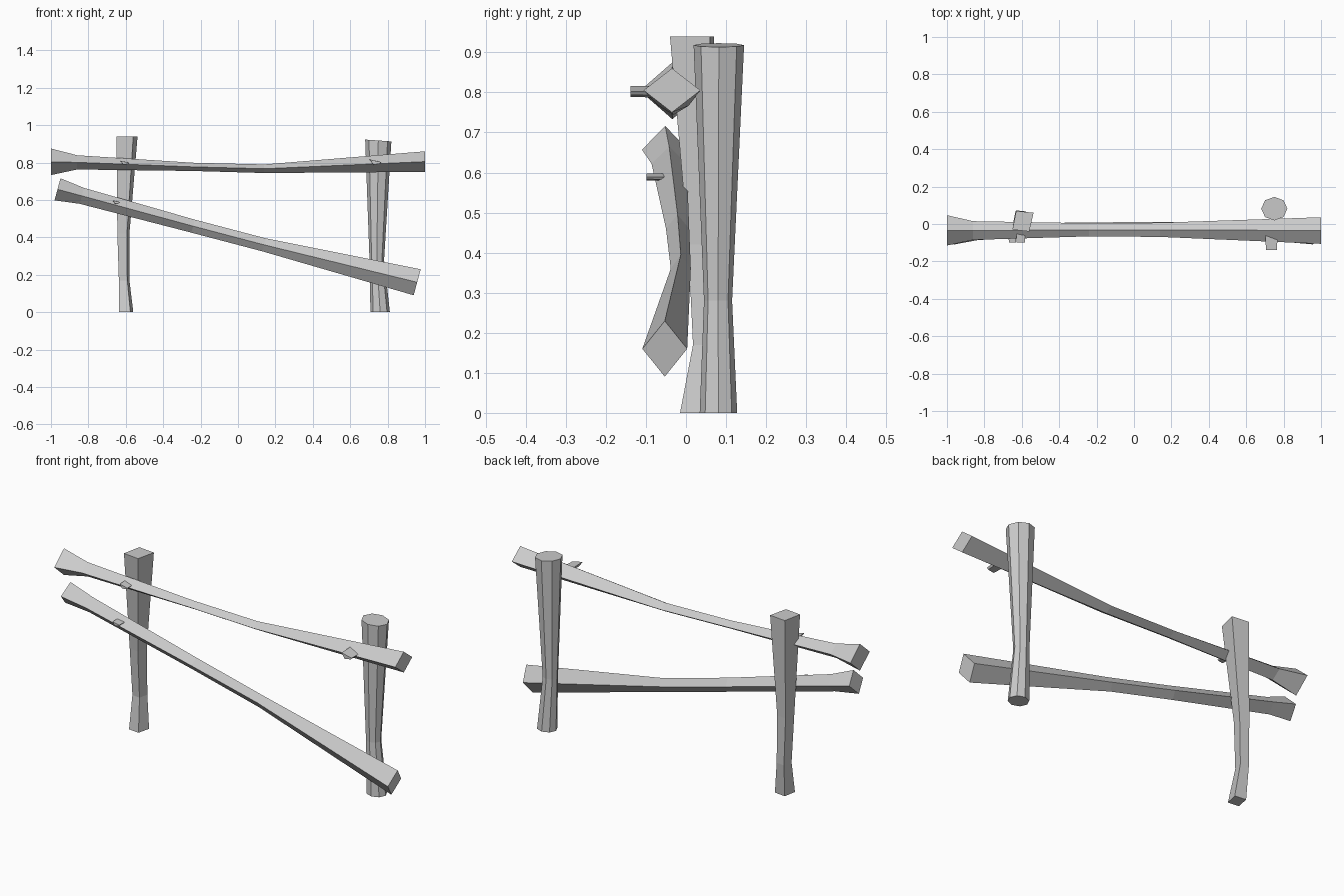
import bpy, bmesh
from math import sin, cos, tau, radians
from mathutils import Vector

if "Cube" in bpy.data.objects:
    bpy.data.objects.remove(bpy.data.objects["Cube"])


def loft(name, rings):
    """Capped tube through rings of equal point count, flat shaded."""
    bm = bmesh.new()
    vs = [[bm.verts.new(p) for p in r] for r in rings]
    n = len(vs[0])
    for a, b in zip(vs, vs[1:]):
        for i in range(n):
            j = (i + 1) % n
            bm.faces.new((a[i], a[j], b[j], b[i]))
    bm.faces.new(vs[0][::-1])
    bm.faces.new(vs[-1])
    bmesh.ops.recalc_face_normals(bm, faces=bm.faces)
    me = bpy.data.meshes.new(name)
    bm.to_mesh(me)
    bm.free()
    ob = bpy.data.objects.new(name, me)
    bpy.context.collection.objects.link(ob)
    return ob


def rail(name, sections, tilt):
    """Diamond-section beam; sections are (x, y, z, half depth, half height)."""
    t = radians(tilt)
    rings = []
    for x, y, z, hy, hz in sections:
        dx, dz = hz * sin(t), hz * cos(t)
        rings.append([(x, y - hy, z), (x + dx, y, z + dz),
                      (x, y + hy, z), (x - dx, y, z - dz)])
    return loft(name, rings)


# Crooked rails
rail("upper_rail", [(-1, -.034, .804, .081, .071), (-.86, -.035, .801, .05, .038),
                    (-.24, -.031, .777, .035, .022), (.14, -.031, .767, .038, .023),
                    (1, -.035, .805, .071, .055)], 0)
rail("lower_rail", [(-.965, -.052, .657, .058, .061), (-.835, -.042, .622, .044, .044),
                    (-.24, -.021, .46, .029, .036), (.14, -.013, .36, .025, .036),
                    (.958, -.053, .16, .056, .072)], 15)

# Left post: skewed square section
corner = [(-.056, -.045), (.034, -.055), (.057, .045), (-.036, .055)]
levels = [(0, -.598, .022, .67), (.17, -.609, .045, .5),
          (.42, -.613, .037, .57), (.94, -.594, .015, 1)]
loft("left_post", [[(cx + s * px, cy + s * py, z) for px, py in corner]
                   for z, cx, cy, s in levels])

# Right post: octagonal, top cut slightly askew
rings = []
for z, cx, cy, r, slope in [(0, .76, .081, .052, 0), (.28, .742, .08, .039, 0),
                            (.918, .75, .082, .07, -.07)]:
    rings.append([(cx + r * cos(tau * i / 8), cy + r * .9 * sin(tau * i / 8),
                   z + slope * r * cos(tau * i / 8)) for i in range(8)])
loft("right_post", rings)

# Small wedge pegs poking from the rails
for name, x, z, y0, y1, s in [("upper_left_peg", -.605, .798, -.03, -.098, .75),
                              ("upper_right_peg", .735, .801, -.04, -.138, 1),
                              ("lower_left_peg", -.65, .588, -.02, -.098, .65)]:
    prof = [(-.033, .016), (.033, .002), (.026, -.008), (-.012, -.014)]
    loft(name, [[(x + s * k * px, y, z + s * k * pz) for px, pz in prof]
                for y, k in ((y0, 1), (y1, .9))])
